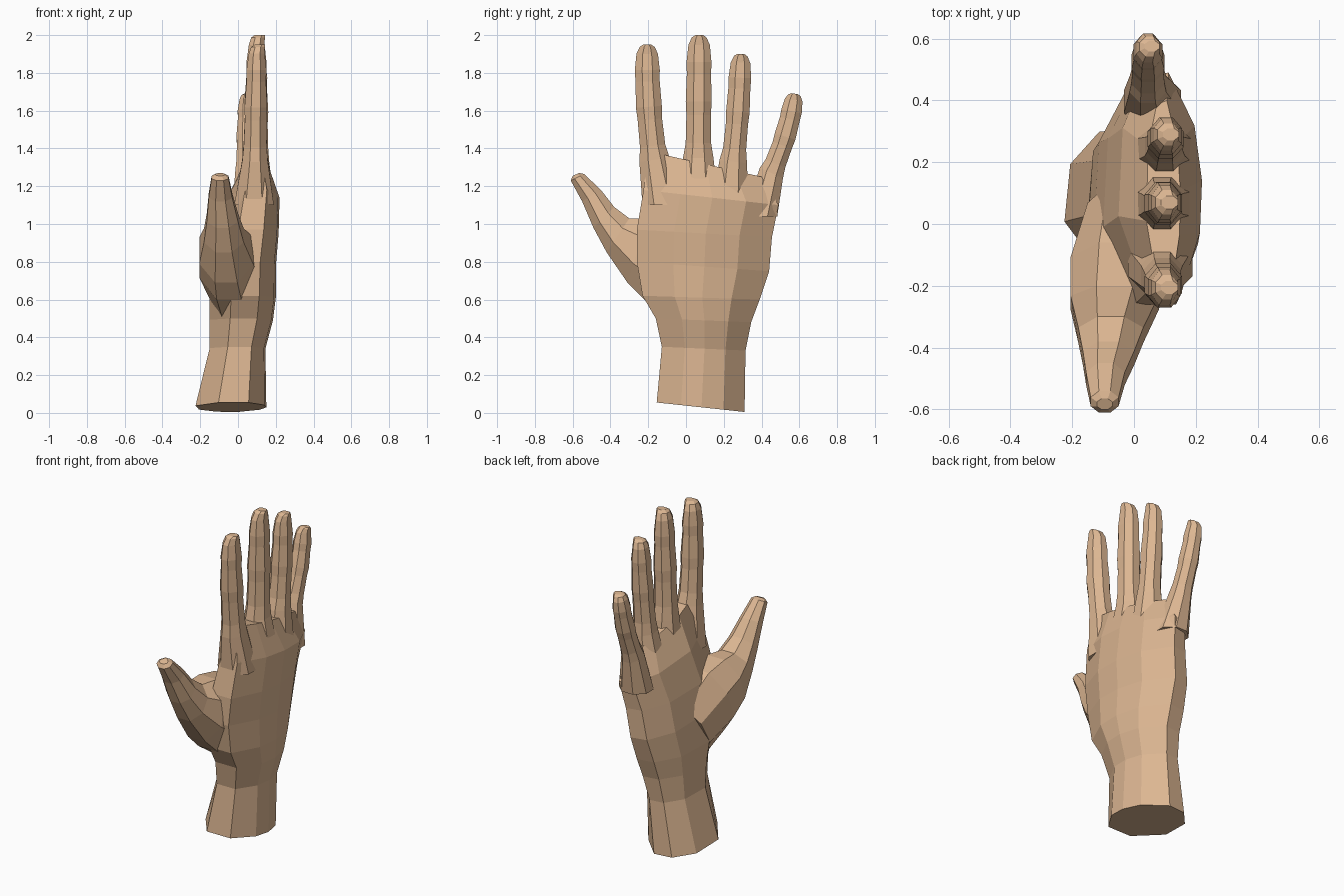
import bpy, bmesh
from math import sin, cos, pi
from mathutils import Vector

cube = bpy.data.objects.get("Cube")
if cube:
    bpy.data.objects.remove(cube, do_unlink=True)

skin = bpy.data.materials.new("skin")
skin.use_nodes = True
tone = (0.716, 0.468, 0.287, 1)
skin.diffuse_color = tone
skin.node_tree.nodes["Principled BSDF"].inputs["Base Color"].default_value = tone

# Cross-sections as (depth, width) pairs in a unit square
PALM_RING = [(-1, -.3), (-.35, -1), (.5, -1), (.95, -.45), (1, .02),
             (.82, .52), (.2, 1), (-.4, .95), (-.9, .5)]
ROUND_RING = [(cos(k * pi / 4 + pi / 8) / cos(pi / 8),
               sin(k * pi / 4 + pi / 8) / cos(pi / 8)) for k in range(8)]


def loft(name, ring, sections):
    """Skin between sections given as edge point, edge point, depth range."""
    bm = bmesh.new()
    loops = []
    for y0, z0, y1, z1, x0, x1 in sections:
        middle = Vector(((x0 + x1) / 2, (y0 + y1) / 2, (z0 + z1) / 2))
        across = Vector((0, y1 - y0, z1 - z0)) / 2
        deep = Vector(((x1 - x0) / 2, 0, 0))
        loops.append([bm.verts.new(middle + deep * v + across * u) for v, u in ring])
    for low, high in zip(loops, loops[1:]):
        for i in range(len(ring)):
            j = (i + 1) % len(ring)
            bm.faces.new((low[i], low[j], high[j], high[i]))
    bm.faces.new(loops[0])
    bm.faces.new(loops[-1])
    bmesh.ops.recalc_face_normals(bm, faces=bm.faces)
    mesh = bpy.data.meshes.new(name)
    bm.to_mesh(mesh)
    bm.free()
    mesh.materials.append(skin)
    obj = bpy.data.objects.new(name, mesh)
    bpy.context.collection.objects.link(obj)


# Along each finger: position, width factor, depth factor
FINGER_PROFILE = [(0, 1.22, 1.12), (.12, 1.02, 1.02), (.35, .98, .95),
                  (.46, 1.04, 1), (.68, .97, .86), (.78, 1, .88),
                  (.92, .86, .7), (.98, .6, .5), (1, .32, .2)]


def finger(name, root, base, tip, bend, width, depth):
    """Knuckle root (x, y, z), then a taper from base to tip, bowed by bend."""
    root, base, tip = Vector(root), Vector(base), Vector(tip)
    knuckle, thick = width * 1.6, depth * 1.75
    sections = [(root.y - knuckle, root.z, root.y + knuckle, root.z,
                 root.x - thick, root.x + thick)]
    for t, w, d in FINGER_PROFILE:
        c = base.lerp(tip, t)
        c.y += bend * 4 * t * (1 - t)
        slope = (tip.y - base.y + bend * 4 * (1 - 2 * t)) / (tip.z - base.z)
        side = Vector((0, 1, -slope)).normalized() * width * w
        # The pad slants to the nail, which stays nearly straight
        sections.append((c.y - side.y, c.z - side.z, c.y + side.y, c.z + side.z,
                         c.x - depth * d, c.x + depth * max(d, .7)))
    loft(name, ROUND_RING, sections)


# Wrist, heel, palm and the webs between the fingers
loft("palm_and_wrist", PALM_RING, [
    (-.155, .055, .31, .005, -.225, .15),
    (-.128, .35, .315, .33, -.15, .145),
    (-.16, .5, .345, .48, -.15, .185),
    (-.23, .62, .39, .6, -.15, .2),
    (-.26, .8, .44, .75, -.13, .2),
    (-.26, .97, .455, .93, -.1, .215),
    (-.225, 1.18, .49, 1.1, -.05, .22),
    (-.2, 1.385, .4, 1.25, .04, .15)])

# Thumb with its fleshy base
loft("thumb", ROUND_RING, [
    (-.08, .5, .13, .85, -.15, .08),
    (-.22, .6, -.06, 1, -.205, .11),
    (-.31, .69, -.2, 1.03, -.205, .08),
    (-.42, .85, -.3, 1.03, -.18, .03),
    (-.49, .98, -.38, 1.09, -.165, 0),
    (-.55, 1.12, -.45, 1.18, -.155, -.03),
    (-.61, 1.23, -.54, 1.265, -.14, -.05),
    (-.6, 1.255, -.565, 1.27, -.12, -.07)])

finger("index_finger", (.085, -.125, 1.1), (.09, -.167, 1.34), (.1, -.205, 1.95),
       -.012, .066, .06)
finger("middle_finger", (.1, .065, 1.12), (.09, .065, 1.35), (.1, .07, 2),
       0, .066, .06)
finger("ring_finger", (.09, .235, 1.1), (.1, .25, 1.33), (.105, .29, 1.9),
       .006, .06, .058)
finger("little_finger", (.06, .395, 1.04), (.045, .452, 1.27), (.045, .575, 1.69),
       .016, .055, .053)
